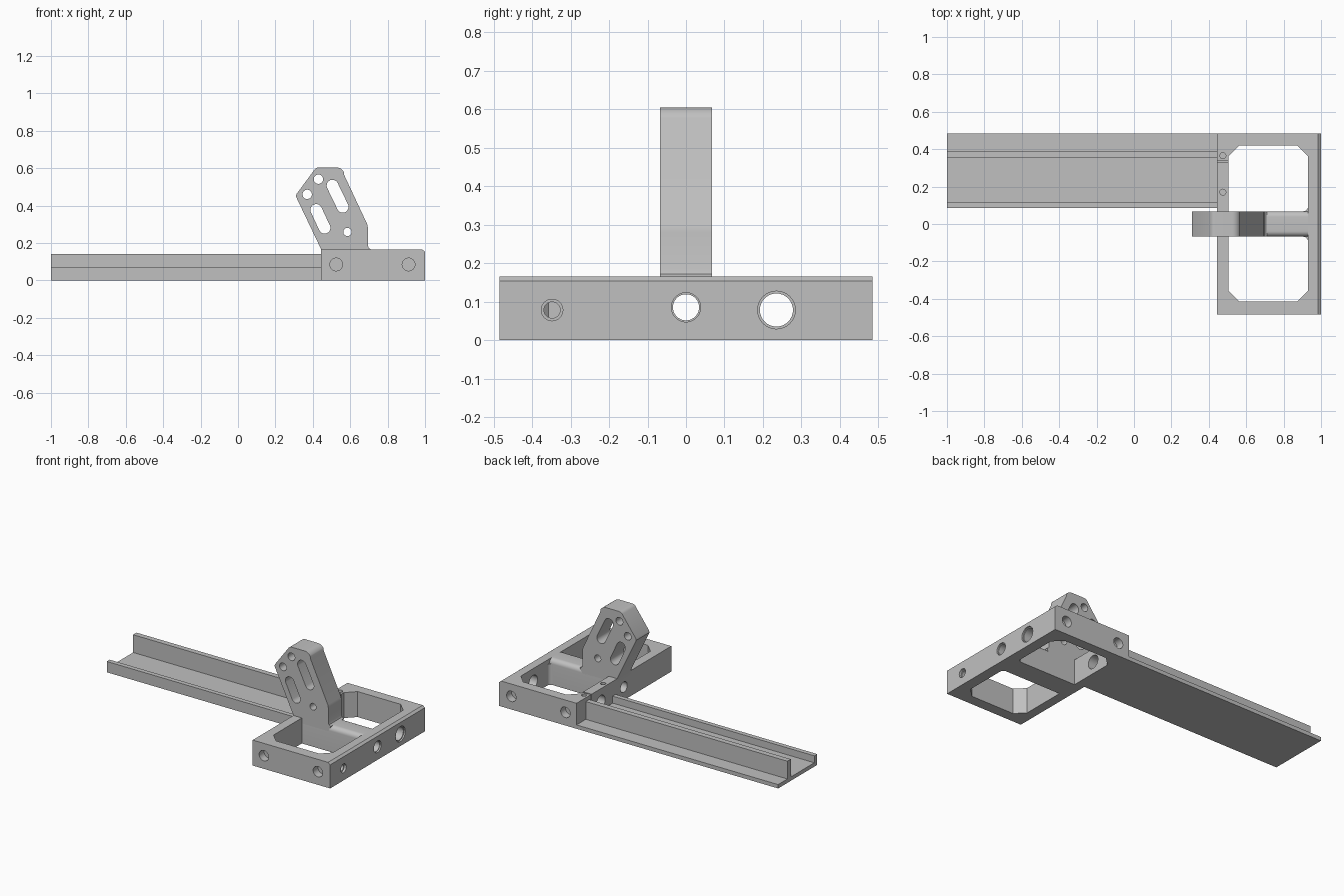
import bpy, bmesh, math

old = bpy.data.objects.get("Cube")
if old:
    bpy.data.objects.remove(old)

grey = bpy.data.materials.new("plain grey")
grey.use_nodes = True
tone = (0.53, 0.53, 0.53, 1)
grey.diffuse_color = tone
grey.node_tree.nodes["Principled BSDF"].inputs["Base Color"].default_value = tone


def prism(name, points, axis, lo, hi):
    """Extrude a flat outline along an axis from lo to hi."""
    place = {"x": lambda a, b, c: (c, a, b),
             "y": lambda a, b, c: (a, c, b),
             "z": lambda a, b, c: (a, b, c)}[axis]
    bm = bmesh.new()
    low = [bm.verts.new(place(a, b, lo)) for a, b in points]
    high = [bm.verts.new(place(a, b, hi)) for a, b in points]
    bm.faces.new(low)
    bm.faces.new(high)
    for i in range(len(points)):
        j = (i + 1) % len(points)
        bm.faces.new((low[i], low[j], high[j], high[i]))
    bmesh.ops.recalc_face_normals(bm, faces=bm.faces)
    mesh = bpy.data.meshes.new(name)
    bm.to_mesh(mesh)
    bm.free()
    mesh.materials.append(grey)
    obj = bpy.data.objects.new(name, mesh)
    bpy.context.collection.objects.link(obj)
    return obj


def arc(a, b, r, start, end, steps=8):
    angles = [math.radians(start + (end - start) * i / steps) for i in range(steps + 1)]
    return [(a + r * math.cos(t), b + r * math.sin(t)) for t in angles]


def circle(a, b, r):
    return arc(a, b, r, 0, 360, 32)[:-1]


def slot(p, q, r):
    t = math.degrees(math.atan2(q[1] - p[1], q[0] - p[0]))
    return arc(*q, r, t - 90, t + 90, 12) + arc(*p, r, t + 90, t + 270, 12)


def box(a0, b0, a1, b1):
    return [(a0, b0), (a1, b0), (a1, b1), (a0, b1)]


def cut(obj, points, axis, lo, hi):
    """Subtract a prism from the object and bake the result."""
    cutter = prism("cutter", points, axis, lo, hi)
    cutter.hide_render = True
    mod = obj.modifiers.new("cut", "BOOLEAN")
    mod.operation = "DIFFERENCE"
    mod.solver = "EXACT"
    mod.object = cutter
    bpy.context.view_layer.update()
    graph = bpy.context.evaluated_depsgraph_get()
    baked = bpy.data.meshes.new_from_object(obj.evaluated_get(graph))
    obj.modifiers.clear()
    obj.data = baked
    bpy.data.objects.remove(cutter)


def smooth(obj):
    bpy.ops.object.select_all(action="DESELECT")
    obj.select_set(True)
    bpy.context.view_layer.objects.active = obj
    bpy.ops.object.shade_smooth_by_angle(angle=math.radians(30))


TOP = 0.165
BACK, EDGE = 0.445, 0.505      # outer and inner side of the rail-end wall
INNER = 0.93                   # inner side of the outer wall
HALF = 0.068                   # half width of the arm and crossbar
parts = []

# Frame with a chamfered outer edge and one chamfered opening
frame = prism("frame", [(BACK, 0), (1, 0), (1, 0.153), (0.985, TOP), (BACK, TOP)],
              "y", -0.485, 0.485)
c = 0.058
low, high = -0.415, 0.42
cut(frame, [(EDGE + c, low), (INNER - c, low), (INNER, low + c), (INNER, high - c),
            (INNER - c, high), (EDGE + c, high), (EDGE, high - c), (EDGE, low + c)],
    "z", -0.1, 0.3)

# Bores along the frame's length, with countersunk mouths
cut(frame, circle(0, 0.085, 0.034), "x", 0.4, 1.1)
cut(frame, circle(0, 0.085, 0.038), "x", 0.99, 1.1)
cut(frame, circle(0.235, 0.078, 0.043), "x", 0.4, 1.1)
cut(frame, circle(0.235, 0.078, 0.049), "x", 0.99, 1.1)
cut(frame, circle(-0.348, 0.078, 0.021), "x", 0.9, 1.1)
cut(frame, circle(-0.348, 0.078, 0.028), "x", 0.985, 1.1)

# Blind side holes
for x in (0.525, 0.912):
    for side in (-1, 1):
        cut(frame, circle(x, 0.085, 0.034), "y", *sorted((side * 0.435, side * 0.6)))

# Clamp screw holes and clamp slit
for y in (0.365, 0.17):
    cut(frame, circle(0.475, y, 0.016), "z", 0.1, 0.3)
cut(frame, box(0.331, 0.08, 0.339, 0.3), "x", 0.4, 0.52)
parts.append(frame)

# Crossbar with rounded upper edges
r = 0.03
crossbar = prism("crossbar", [(-HALF, 0), (HALF, 0)]
                 + arc(HALF - r, TOP - r, r, 0, 90)
                 + arc(r - HALF, TOP - r, r, 90, 180), "x", EDGE, INNER)
cut(crossbar, circle(0, 0.085, 0.034), "x", 0.4, 1.1)
parts.append(crossbar)

# Fillets where the crossbar meets the outer wall
for side, label in ((1, "rear"), (-1, "front")):
    curve = arc(INNER - 0.025, HALF + 0.025, 0.025, -90, 0)
    outline = [(x, side * y) for x, y in curve + [(INNER, HALF)]]
    parts.append(prism(label + "_fillet", outline, "z", 0, TOP - r))

# Slanted mounting arm
arm = prism("mounting_arm",
            [(BACK, 0.13), (0.695, 0.13), (0.712, TOP), (0.7, 0.172), (0.695, 0.185),
             (0.695, 0.28), (0.691, 0.3), (0.567, 0.565)]
            + arc(0.526, 0.56, 0.044, 25, 90)
            + arc(0.433, 0.574, 0.03, 90, 146)
            + [(0.313, 0.462), (0.309, 0.45), (BACK, TOP)], "y", -HALF, HALF)
for x, z, radius in ((0.43, 0.541, 0.025), (0.37, 0.46, 0.025), (0.585, 0.259, 0.022)):
    cut(arm, circle(x, z, radius), "y", -0.2, 0.2)
for p, q in (((0.505, 0.507), (0.56, 0.393)), ((0.418, 0.377), (0.463, 0.281))):
    cut(arm, slot(p, q, 0.031), "y", -0.2, 0.2)
parts.append(arm)

# Long channel rail: floor with a low front lip and a tall rear lip
parts.append(prism("channel_rail",
                   [(0.085, 0), (0.485, 0), (0.485, 0.025), (0.39, 0.025),
                    (0.39, 0.14), (0.355, 0.14), (0.355, 0.025), (0.115, 0.025),
                    (0.115, 0.07), (0.085, 0.07)], "x", -1, BACK))

for part in parts:
    smooth(part)
